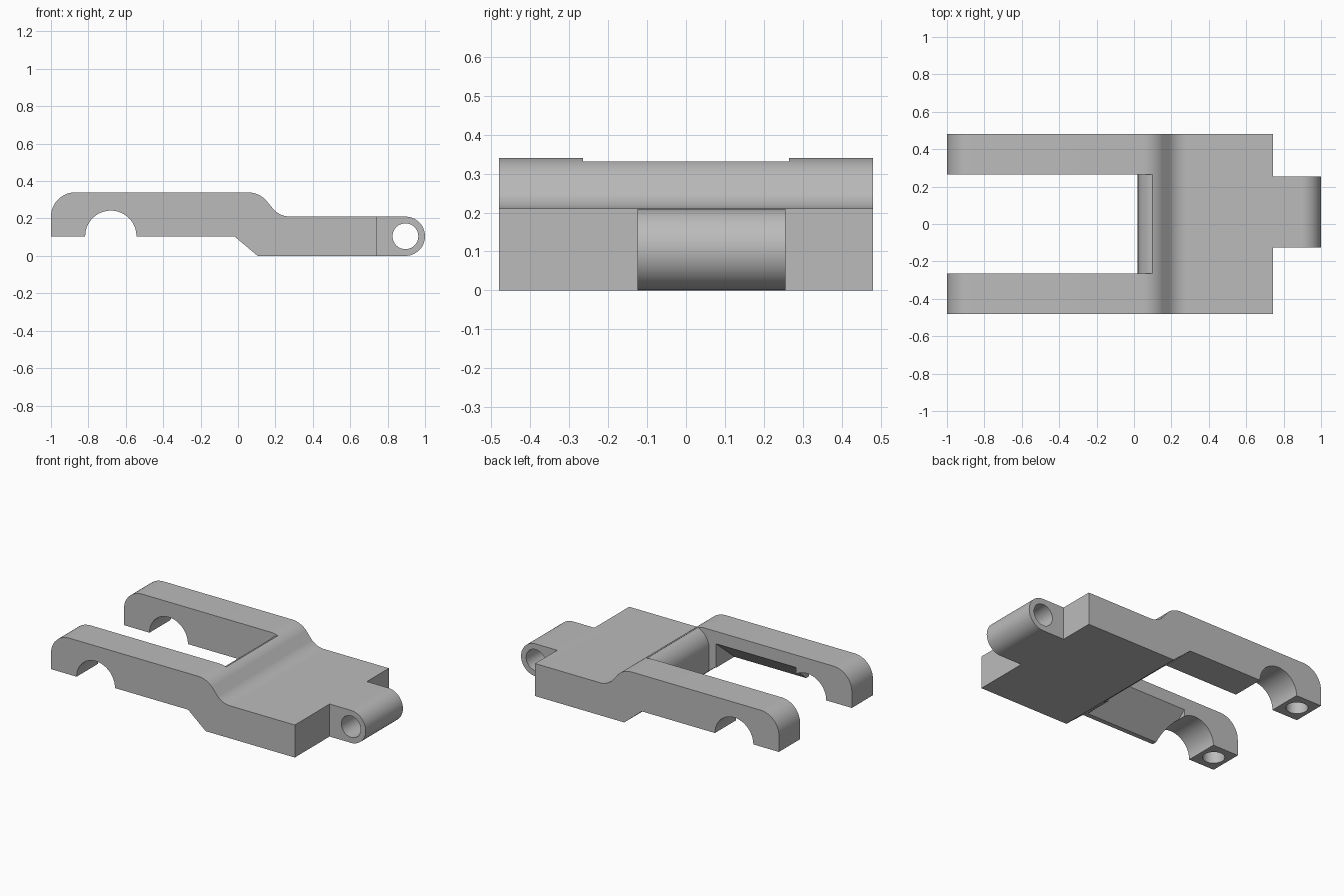
import bpy, bmesh
from math import sin, cos, radians, sqrt

cube = bpy.data.objects.get("Cube")
if cube:
    bpy.data.objects.remove(cube)

GREY = (0.5, 0.5, 0.5, 1)
mat = bpy.data.materials.new("plain_grey")
mat.use_nodes = True
mat.diffuse_color = GREY
mat.node_tree.nodes["Principled BSDF"].inputs["Base Color"].default_value = GREY


def arc(cx, cz, r, start, end, n=12):
    angles = [radians(start + (end - start) * i / n) for i in range(n + 1)]
    return [(cx + r * cos(a), cz + r * sin(a)) for a in angles]


def extrude(name, points, start, end, axis="Y"):
    """Extrude a closed outline: (x, z) along y, or (y, z) along x, or (x, y) along z."""
    place = {"Y": lambda p, d: (p[0], d, p[1]),
             "X": lambda p, d: (d, p[0], p[1]),
             "Z": lambda p, d: (p[0], p[1], d)}[axis]
    bm = bmesh.new()
    low = [bm.verts.new(place(p, start)) for p in points]
    high = [bm.verts.new(place(p, end)) for p in points]
    bm.faces.new(low)
    bm.faces.new(high[::-1])
    for i in range(len(points)):
        j = (i + 1) % len(points)
        bm.faces.new((low[i], high[i], high[j], low[j]))
    bmesh.ops.recalc_face_normals(bm, faces=bm.faces)
    mesh = bpy.data.meshes.new(name)
    bm.to_mesh(mesh)
    bm.free()
    mesh.materials.append(mat)
    obj = bpy.data.objects.new(name, mesh)
    bpy.context.collection.objects.link(obj)
    return obj


def boolean(target, tool, operation="DIFFERENCE"):
    mod = target.modifiers.new(operation.title(), "BOOLEAN")
    mod.operation = operation
    mod.solver = "EXACT"
    mod.object = tool
    bpy.ops.object.select_all(action="DESELECT")
    bpy.context.view_layer.objects.active = target
    target.select_set(True)
    bpy.ops.object.modifier_apply(modifier=mod.name)
    bpy.data.objects.remove(tool)


TOP, STEP, UNDER = 0.34, 0.21, 0.105
HALF, SLOT = 0.48, 0.264

# Side outline: rounded tip, bent top, low rear deck and half-round saddle
outline = [(-1, UNDER)]
outline += arc(-0.87, TOP - 0.13, 0.13, 180, 90)
outline += arc(0.05, TOP - 0.14, 0.14, 90, 45)
outline += arc(0.28, STEP + 0.125, 0.125, 225, 270)
outline += [(0.742, STEP), (0.742, 0), (0.105, 0), (-0.02, UNDER)]
outline += arc(-0.68, UNDER, 0.137, 0, 180, 32)
body = extrude("forked_body", outline, -HALF, HALF)

# Open slot between the arms, with a rounded inner end
slot = [(-1.2, -0.1), (0.02, -0.1)] + arc(0.14, 0.217, 0.12, 180, 109.5)
slot += [(0.1, 0.5), (-1.2, 0.5)]
boolean(body, extrude("slot_cutter", slot, -SLOT, SLOT))

# Sloped relief under the inside of one arm
relief = [(-0.45, UNDER), (-SLOT, 0.26), (-0.2, 0.26), (-0.2, 0), (-0.45, 0)]
boolean(body, extrude("relief_cutter", relief, -0.6, -0.03, "X"))

# Blind round sockets under both arm tips
for side in (-1, 1):
    socket = arc(-0.91, side * 0.372, 0.064, 0, 351, 39)
    boolean(body, extrude("socket_cutter", socket, 0, 0.24, "Z"))

# Hinge lug with a pin hole, set off centre
lug = [(0.7, 0)] + arc(0.895, STEP / 2, STEP / 2, -90, 90, 28) + [(0.7, STEP)]
hinge = extrude("hinge_lug", lug, -0.125, 0.255)
pin = arc(0.895, STEP / 2, 0.069, 0, 351, 39)
boolean(hinge, extrude("pin_cutter", pin, -0.3, 0.4))
boolean(body, hinge, "UNION")

# Smooth the rounded parts, keep the corners crisp
bpy.ops.object.select_all(action="DESELECT")
body.select_set(True)
bpy.context.view_layer.objects.active = body
bpy.ops.object.shade_smooth_by_angle(angle=radians(25))
